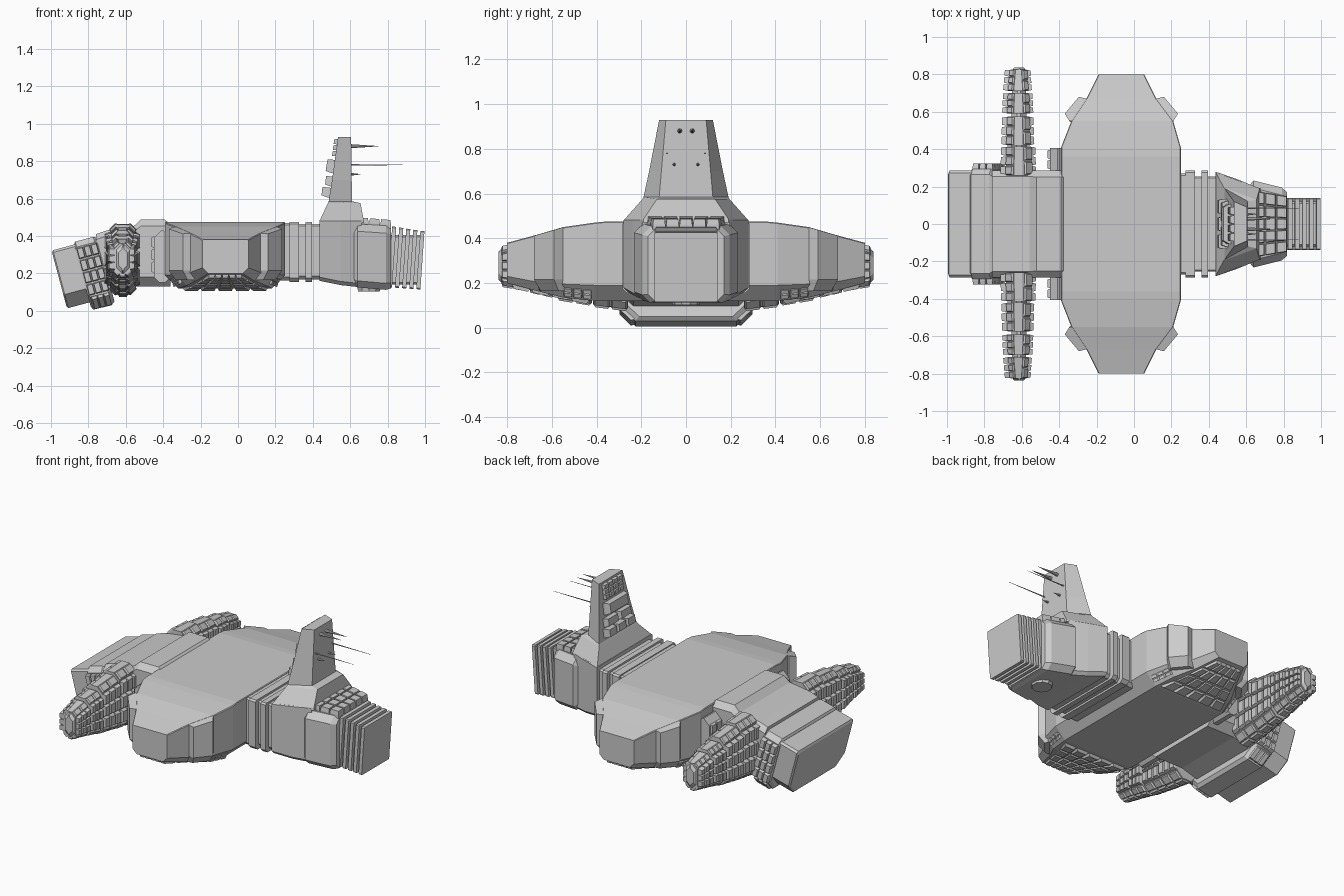
import bpy, bmesh
from math import radians
from mathutils import Vector, Matrix

if "Cube" in bpy.data.objects:
    bpy.data.objects.remove(bpy.data.objects["Cube"])


def finish(name, bm, mirror=False, mat=None):
    bmesh.ops.recalc_face_normals(bm, faces=bm.faces)
    if mat:
        bmesh.ops.transform(bm, matrix=mat, verts=bm.verts)
    me = bpy.data.meshes.new(name)
    bm.to_mesh(me)
    bm.free()
    ob = bpy.data.objects.new(name, me)
    bpy.context.collection.objects.link(ob)
    if mirror:
        m = ob.modifiers.new("Mirror", "MIRROR")
        m.use_axis = (False, True, False)
        m.use_mirror_merge = False
    return ob


def add_loft(bm, sections):
    rings = [[bm.verts.new(p) for p in s] for s in sections]
    n = len(rings[0])
    for a, b in zip(rings, rings[1:]):
        for i in range(n):
            j = (i + 1) % n
            bm.faces.new((a[i], a[j], b[j], b[i]))
    bm.faces.new(rings[0])
    bm.faces.new(rings[-1])


def loft(name, sections, **kw):
    bm = bmesh.new()
    add_loft(bm, sections)
    return finish(name, bm, **kw)


def add_panels(bm, quad, nu, nv, h, gap=0.06, inset=0.07):
    """Raised tapered tiles over a quad; h is the outward vector."""
    a, b, c, d = [Vector(p) for p in quad]
    h = Vector(h)

    def at(u, v):
        return a.lerp(b, u).lerp(d.lerp(c, u), v)
    for i in range(nu):
        for j in range(nv):
            def ring(g, off):
                return [at((i + p) / nu, (j + q) / nv) + off
                        for p, q in ((g, g), (1 - g, g), (1 - g, 1 - g), (g, 1 - g))]
            add_loft(bm, [ring(gap, -h * 0.3), ring(gap, h * 0.3), ring(gap + inset, h)])


def panels(name, jobs, **kw):
    bm = bmesh.new()
    for j in jobs:
        add_panels(bm, *j)
    return finish(name, bm, **kw)


def sec_x(x, w, z0, z1, ct, cb):
    """Chamfered section facing x."""
    return [(x, -w + ct, z1), (x, w - ct, z1), (x, w, z1 - ct), (x, w, z0 + cb),
            (x, w - cb, z0), (x, -w + cb, z0), (x, -w, z0 + cb), (x, -w, z1 - ct)]


def sec_y(y, x0, x1, z0, z1, ct, cb):
    """Chamfered section facing y."""
    return [(x0 + ct, y, z1), (x1 - ct, y, z1), (x1, y, z1 - ct), (x1, y, z0 + cb),
            (x1 - cb, y, z0), (x0 + cb, y, z0), (x0, y, z0 + cb), (x0, y, z1 - ct)]


def tilt(x, z, deg):
    return Matrix.Translation((x, 0, z)) @ Matrix.Rotation(radians(deg), 4, 'Y')


# Main hull, lofted across its width
half = [(0.36, -.39, .25, .12, .475, .07), (0.41, -.39, .25, .12, .47, .07),
        (0.55, -.335, .21, .135, .45, .06), (0.67, -.255, .12, .165, .415, .04),
        (0.80, -.19, .055, .20, .38, .03)]
full = [(-s[0],) + s[1:] for s in reversed(half)] + half
loft("main_hull", [sec_y(y, a, b, c, d, .004, e) for y, a, b, c, d, e in full])

# Angled pods on the hull corners, with tops flush with the sloping roof
foot = [(.06, .56), (.21, .55), (.235, .59), (.16, .68), (.12, .67), (.04, .66)]
small = [(.06, .56), (.19, .54), (.2, .57), (.135, .65), (.11, .655), (.04, .64)]
for side, f in (("right", lambda x: x), ("left", lambda x: -.135 - x)):
    loft("hull_pod_" + side, [[(f(x), y, .165) for x, y in small], [(f(x), y, .215) for x, y in foot],
                              [(f(x), y, .449 - (y - .55) * .29) for x, y in foot]], mirror=True)

# Tiles on the sloping hull underside
panels("hull_underside_tiles", [
    ([(-.30, .43, .122), (.165, .43, .122), (.02, .78, .195), (-.155, .78, .195)], 5, 4, (0, .003, -.018)),
    ([(.20, .42, .135), (.22, .42, .18), (.19, .55, .19), (.165, .55, .15)], 2, 3, (.008, 0, -.012)),
    ([(-.335, .42, .135), (-.355, .42, .18), (-.325, .55, .19), (-.3, .55, .15)], 2, 3, (-.008, 0, -.012)),
], mirror=True)

# Brackets joining hull and rear body
loft("hull_bracket", [sec_y(y, -.45, -.36, .15, .43, .04, .03) for y in (.25, .405)], mirror=True)
panels("bracket_ribs", [([(-.45, .29, .2), (-.45, .4, .2), (-.45, .4, .4), (-.45, .29, .4)],
                         2, 3, (-.012, 0, 0))], mirror=True)

# Rear body saddle
loft("rear_body", [sec_x(-.76, .285, .07, .41, .03, .05), sec_x(-.70, .285, .09, .43, .03, .05),
                   sec_x(-.56, .285, .13, .45, .03, .05), sec_x(-.52, .285, .13, .487, .035, .05),
                   sec_x(-.39, .285, .13, .487, .035, .05), sec_x(-.36, .285, .13, .46, .035, .05)])

# Tilted tail block with a tiled collar
loft("tail_block", [sec_x(-.068, .275, -.148, .148, .012, .07), sec_x(-.06, .285, -.16, .16, .012, .075),
                    sec_x(.11, .285, -.16, .16, .012, .075)], mat=tilt(-.89, .185, -15))
collar = tilt(-.77, .208, -15)
loft("tail_collar", [sec_x(-.065, .29, -.175, .17, .03, .07), sec_x(-.055, .295, -.194, .182, .03, .07),
                     sec_x(.045, .295, -.197, .182, .03, .07), sec_x(.065, .28, -.18, .17, .03, .07)], mat=collar)
panels("tail_collar_tiles", [
    ([(-.06, .295, -.12), (.055, .295, -.12), (.055, .295, .15), (-.06, .295, .15)], 3, 4, (0, .028, 0)),
    ([(-.05, .225, -.19), (.05, .225, -.19), (.05, .295, -.12), (-.05, .295, -.12)], 3, 1, (0, .012, -.012)),
], mirror=True, mat=collar)

# Side arms: four stepped segments with tiled sides and bevels
segs = [(.26, .415, (-.685, -.545, .085, .465), (-.68, -.55, .105, .46)),
        (.42, .575, (-.68, -.555, .11, .445), (-.675, -.56, .135, .43)),
        (.59, .70, (-.675, -.56, .145, .41), (-.67, -.565, .17, .40)),
        (.71, .825, (-.67, -.568, .175, .385), (-.66, -.575, .195, .36))]
bm, tiles = bmesh.new(), bmesh.new()
for k, (y0, y1, a, b) in enumerate(segs):
    c = .042 - .005 * k
    p, q = sec_y(y0, *a, c, c), sec_y(y1, *b, c, c)
    add_loft(bm, [p, q])
    mid = sum((Vector(v) for v in p + q), Vector()) / 16
    for i in range(8):
        j = (i + 1) % 8
        quad = [Vector(v) for v in (p[i], p[j], q[j], q[i])]
        n = (quad[1] - quad[0]).cross(quad[3] - quad[0]).normalized()
        if n.dot(quad[0] - mid) < 0:
            n = -n
        if i == 0:  # plain roof
            continue
        big = i in (2, 6)
        add_panels(tiles, quad, 3 if big else 1, 2 if i in (1, 3, 4) else 3,
                   n * (.03 if i == 6 else .022 if big else .012), .05, .08)
add_loft(bm, [sec_y(y, *d, .03, .03) for y, d in
              ((.27, (-.66, -.57, .14, .42)), (.825, (-.65, -.58, .2, .355)), (.838, (-.64, -.59, .215, .34)))])
finish("side_arm", bm, mirror=True)
finish("side_arm_tiles", tiles, mirror=True)

# Ribbed neck between hull and head
bm = bmesh.new()
for x0, x1, w in ((.2, .275, .27), (.275, .325, .285), (.325, .36, .255),
                  (.36, .395, .285), (.395, .44, .255)):
    g = (.285 - w) * .4
    add_loft(bm, [sec_x(x, w, .155 + g, .475 - g, .01, .02) for x in (x0, x1)])
finish("neck_ribs", bm)

# Head base and tower
loft("head_base", [sec_x(.435, .28, .16, .485, .004, .02), sec_x(.55, .24, .137, .485, .004, .02),
                   sec_x(.66, .195, .125, .485, .004, .02)])


def tower_sec(z, xb, xf, wb, wf):
    return [(xb, -wb, z), (xb, wb, z), (xf, wf, z), (xf, -wf, z)]


loft("tower", [tower_sec(.47, .435, .675, .28, .19), tower_sec(.485, .438, .672, .275, .19),
               tower_sec(.575, .48, .655, .195, .13), tower_sec(.585, .485, .61, .19, .12),
               tower_sec(.70, .503, .608, .165, .11), tower_sec(.93, .535, .605, .12, .09)])
# Tower equipment on the rear face
panels("tower_rear_boxes", [
    ([(.49, -.14, .60), (.49, .14, .60), (.498, .14, .66), (.498, -.14, .66)], 3, 1, (-.045, 0, .01)),
    ([(.50, -.13, .66), (.50, .13, .66), (.507, .13, .72), (.507, -.13, .72)], 2, 1, (-.035, 0, .008)),
    ([(.507, -.12, .73), (.507, .12, .73), (.52, .12, .81), (.52, -.12, .81)], 1, 1, (-.04, 0, .008)),
    ([(.52, -.095, .825), (.52, .095, .825), (.533, .095, .92), (.533, -.095, .92)], 4, 3, (-.018, 0, 0)),
])

# Antennas
for i, (y, z, length, r) in enumerate(((.028, .88, .15, .011), (.085, .78, .28, .004), (.053, .73, .055, .008))):
    bm = bmesh.new()
    bmesh.ops.create_cone(bm, cap_ends=True, segments=8, radius1=r, radius2=.001, depth=length,
                          matrix=Matrix.Translation((.6 + length / 2, y, z)) @ Matrix.Rotation(radians(90), 4, 'Y'))
    finish("antenna_%d" % i, bm, mirror=True)

# Head block with bevelled ends and roof tiles
loft("head_block", [sec_x(.61, .20, .145, .44, .03, .03), sec_x(.64, .232, .125, .465, .04, .035),
                    sec_x(.79, .195, .112, .455, .04, .035), sec_x(.818, .17, .12, .44, .03, .03)])
panels("head_roof_tiles", [
    ([(.64, -.18, .465), (.82, -.15, .45), (.82, .15, .45), (.64, .18, .465)], 3, 5, (0, 0, .035), .035, .05)])

# Nose: core with tilted fins
loft("nose_core", [sec_x(x, .12, .14, .405, .01, .01) for x in (.8, .975)])
bm = bmesh.new()
for i in range(5):
    x = -.155 + i * .038
    add_loft(bm, [sec_x(x + d, .14, -.155, .158 + .003 * (4 - i), .006, .006) for d in (0, .022)])
finish("nose_fins", bm, mat=tilt(.967, .27, 4))

# Round hatch below the head
bm = bmesh.new()
bmesh.ops.create_cone(bm, cap_ends=True, segments=10, radius1=.06, radius2=.07, depth=.04,
                      matrix=Matrix.Translation((.7, 0, .122)))
finish("belly_hatch", bm)
